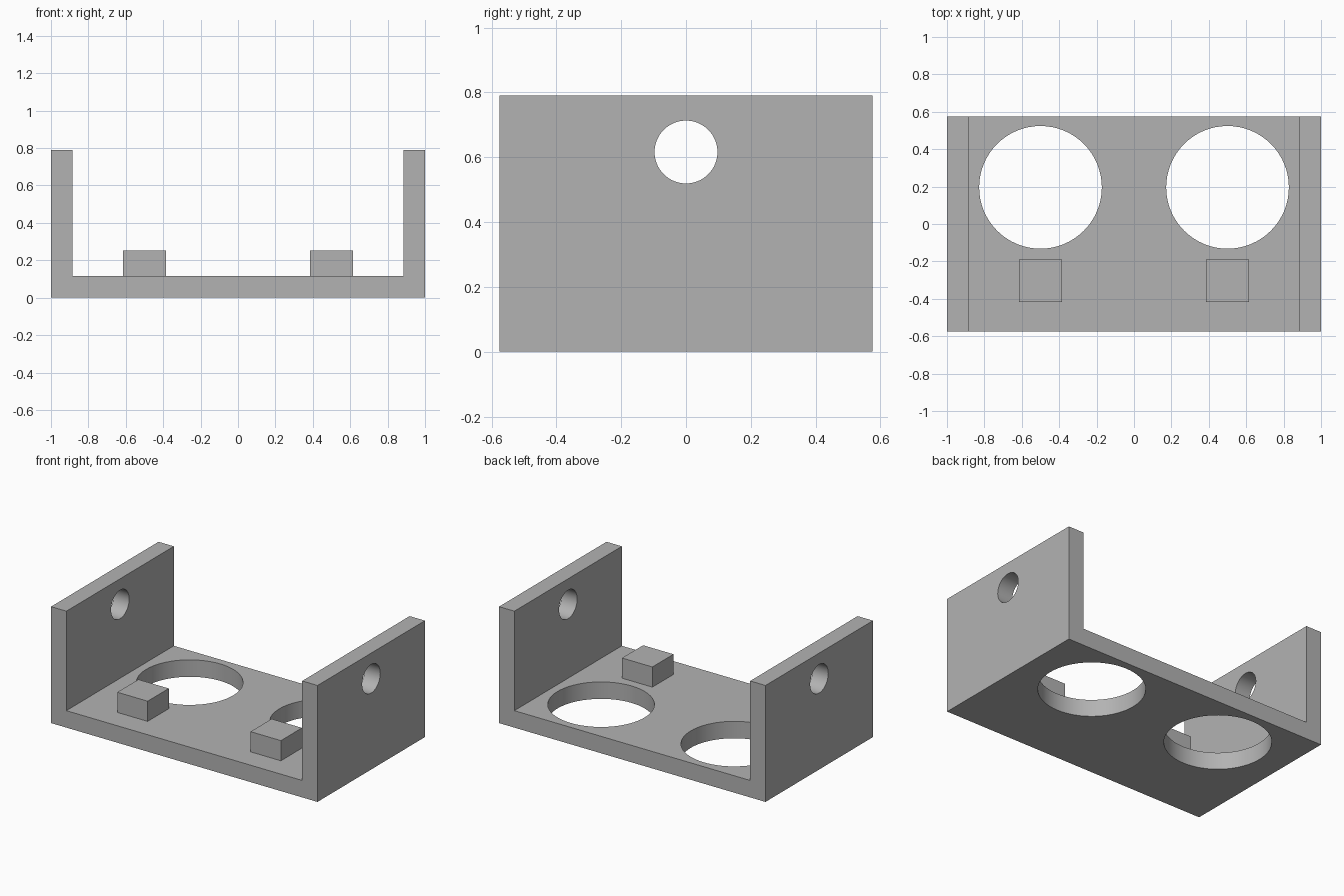
import bpy
import bmesh
import math

old = bpy.data.objects.get("Cube")
if old:
    bpy.data.objects.remove(old, do_unlink=True)

HALF_DEPTH = 0.576
THICK = 0.115
HEIGHT = 0.79

grey = bpy.data.materials.new("plain grey")
grey.use_nodes = True
colour = (0.45, 0.45, 0.45, 1)
grey.diffuse_color = colour
grey.node_tree.nodes["Principled BSDF"].inputs["Base Color"].default_value = colour


def box(name, centre, size):
    bpy.ops.mesh.primitive_cube_add(size=1, location=centre)
    obj = bpy.context.object
    obj.name = name
    obj.scale = size
    bpy.ops.object.transform_apply(location=False, rotation=False, scale=True)
    obj.data.materials.append(grey)
    return obj


def drill(target, name, centre, radius, depth, rotation=(0, 0, 0)):
    """Cut a round hole through the target with a hidden cylinder."""
    bpy.ops.mesh.primitive_cylinder_add(
        vertices=64, radius=radius, depth=depth, location=centre, rotation=rotation)
    cutter = bpy.context.object
    cutter.name = name
    cutter.data.materials.append(grey)
    mod = target.modifiers.new(name, 'BOOLEAN')
    mod.operation = 'DIFFERENCE'
    mod.solver = 'EXACT'
    mod.object = cutter
    bpy.context.view_layer.objects.active = target
    bpy.ops.object.modifier_apply(modifier=mod.name)
    bpy.data.objects.remove(cutter, do_unlink=True)


# U-shaped bracket: one profile extruded from front to back
inner = 1 - THICK
profile = [(-1, 0), (1, 0), (1, HEIGHT), (inner, HEIGHT),
           (inner, THICK), (-inner, THICK), (-inner, HEIGHT), (-1, HEIGHT)]
bm = bmesh.new()
face = bm.faces.new([bm.verts.new((x, -HALF_DEPTH, z)) for x, z in profile])
extruded = bmesh.ops.extrude_face_region(bm, geom=[face])["geom"]
bmesh.ops.translate(bm, vec=(0, 2 * HALF_DEPTH, 0),
                    verts=[v for v in extruded if isinstance(v, bmesh.types.BMVert)])
bmesh.ops.recalc_face_normals(bm, faces=bm.faces)
mesh = bpy.data.meshes.new("bracket")
bm.to_mesh(mesh)
bm.free()
mesh.materials.append(grey)
bracket = bpy.data.objects.new("bracket", mesh)
bpy.context.collection.objects.link(bracket)

# Floor openings, wall holes and stop blocks, mirrored left and right
for side, sign in (("left", 1), ("right", -1)):
    drill(bracket, side + "_floor_opening", (sign * 0.5, 0.196, THICK / 2), 0.328, 0.5)
    drill(bracket, side + "_wall_hole", (sign * (1 - THICK / 2), 0, 0.616),
          0.097, 0.4, (0, math.pi / 2, 0))
    box(side + "_stop_block", (sign * 0.5, -0.304, 0.183), (0.228, 0.226, 0.138))

# Smooth hole walls with crisp rims
bpy.ops.object.select_all(action='DESELECT')
bracket.select_set(True)
bpy.context.view_layer.objects.active = bracket
bpy.ops.object.shade_smooth_by_angle(angle=math.radians(30))
